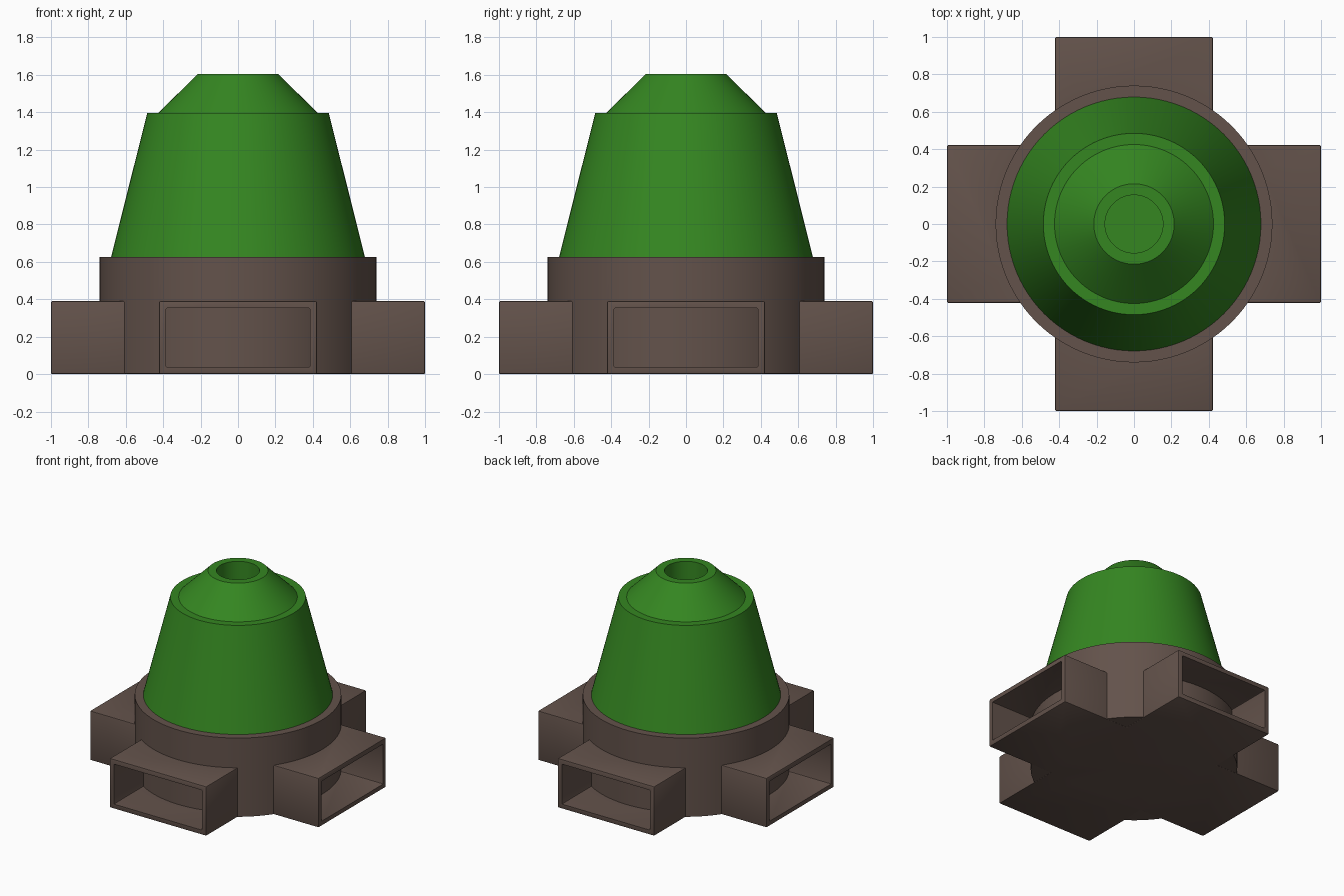
import bpy, bmesh, math
from mathutils import Matrix, Vector

if "Cube" in bpy.data.objects:
    bpy.data.objects.remove(bpy.data.objects["Cube"])


def material(name, rgb):
    m = bpy.data.materials.new(name)
    m.diffuse_color = (*rgb, 1)
    m.use_nodes = True
    m.node_tree.nodes["Principled BSDF"].inputs["Base Color"].default_value = m.diffuse_color
    return m


brown = material("brown", (0.125, 0.085, 0.07))
green = material("green", (0.035, 0.24, 0.015))


def to_object(bm, name, mat):
    bmesh.ops.recalc_face_normals(bm, faces=bm.faces)
    me = bpy.data.meshes.new(name)
    bm.to_mesh(me)
    bm.free()
    ob = bpy.data.objects.new(name, me)
    bpy.context.collection.objects.link(ob)
    me.materials.append(mat)
    return ob


def lathe(name, profile, mat, steps=96):
    bm = bmesh.new()
    vs = [bm.verts.new((r, 0, z)) for r, z in profile]
    es = [bm.edges.new(p) for p in zip(vs, vs[1:])]
    bmesh.ops.spin(bm, geom=vs + es, axis=(0, 0, 1), cent=(0, 0, 0),
                   angle=2 * math.pi, steps=steps)
    bmesh.ops.remove_doubles(bm, verts=bm.verts, dist=1e-4)
    return to_object(bm, name, mat)


def box(name, lo, hi, mat, bevel):
    lo, hi = Vector(lo), Vector(hi)
    bm = bmesh.new()
    bmesh.ops.create_cube(bm, size=1, matrix=Matrix.Translation((lo + hi) / 2)
                          @ Matrix.Diagonal((*(hi - lo), 1)))
    bmesh.ops.bevel(bm, geom=bm.edges[:], offset=bevel, segments=2,
                    profile=0.5, affect='EDGES')
    return to_object(bm, name, mat)


def boolean(ob, other, op):
    mod = ob.modifiers.new(op, 'BOOLEAN')
    mod.object, mod.operation, mod.solver = other, op, 'EXACT'
    bpy.context.view_layer.objects.active = ob
    bpy.ops.object.modifier_apply(modifier=mod.name)
    bpy.data.objects.remove(other)


def smooth(ob):
    bpy.ops.object.select_all(action='DESELECT')
    ob.select_set(True)
    bpy.context.view_layer.objects.active = ob
    bpy.ops.object.shade_smooth_by_angle(angle=math.radians(30))


R, W, H, T = 0.74, 0.422, 0.39, 0.037

# Round base joined with a cross of two long bars
base = lathe("base", [(0, 0.003), (R, 0.003), (R, 0.625), (0, 0.625)], brown)
boolean(base, box("bar_x", (-1, -W, 0), (1, W, H), brown, 0.008), 'UNION')
boolean(base, box("bar_y", (-W, -1, 0), (W, 1, H), brown, 0.008), 'UNION')

# Open sockets in the bar ends, stopping at the round core
a = W - T
for x, y in ((1.2, a), (a, 1.2)):
    cutter = box("socket_cutter", (-x, -y, T), (x, y, H - T), brown, 0.008)
    core = lathe("core", [(0, -0.1), (R, -0.1), (R, 0.6), (0, 0.6)], brown)
    boolean(cutter, core, 'DIFFERENCE')
    boolean(base, cutter, 'DIFFERENCE')
smooth(base)

# Tapered body with stepped shoulder, nozzle and bore
body = lathe("tapered_body", [(0, 0.62), (0.68, 0.62), (0.485, 1.397),
                              (0.425, 1.397), (0.215, 1.605), (0.155, 1.605),
                              (0.155, 1.397), (0, 1.397)], green)
smooth(body)
